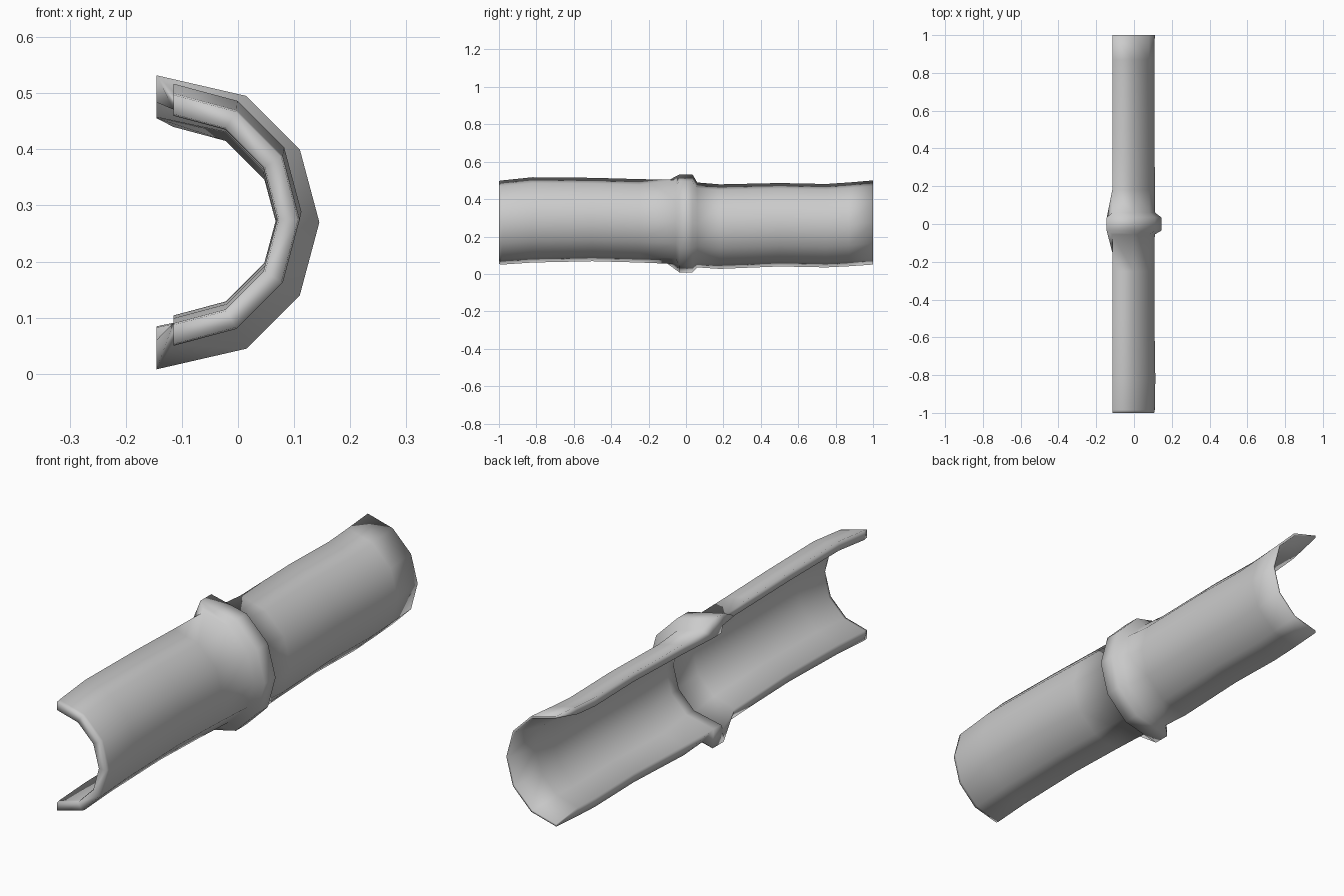
import bpy, bmesh, math

cube = bpy.data.objects.get("Cube")
if cube:
    bpy.data.objects.remove(cube, do_unlink=True)

gray = bpy.data.materials.new("plain_gray")
gray.use_nodes = True
color = (0.6, 0.6, 0.6, 1)
gray.diffuse_color = color
gray.node_tree.nodes["Principled BSDF"].inputs["Base Color"].default_value = color

AXIS_X = -0.115   # the cut plane runs through the pipe axis
COLLAR_X = -0.145  # the collar ends reach past the cut

# Stations along the length: y, axis height, radius
outer = [(-1, .275, .222), (-.985, .275, .225), (-.82, .289, .228), (-.5, .291, .223),
         (-.25, .284, .223), (-.055, .278, .225), (-.035, .27, .26), (.035, .27, .26),
         (.06, .262, .227), (.18, .253, .226), (.5, .263, .223), (.75, .258, .223),
         (.87, .265, .224), (1, .275, .225)]
# The inside widens towards the back of each length, then steps in at the joint
inner = [(1, .275, .216), (.86, .265, .19), (.75, .258, .187), (.5, .263, .187),
         (.18, .253, .187), (.03, .27, .184), (-.02, .27, .186), (-.03, .272, .21),
         (-.15, .281, .19), (-.5, .291, .187), (-.82, .289, .19), (-.985, .275, .185),
         (-1, .275, .188)]


def arc(bm, y, z, r):
    """Half of a twelve-sided ring, open towards -x."""
    ring = []
    for i in range(-3, 4):
        a = math.radians(30 * i)
        x, h = AXIS_X + r * math.cos(a), r * math.sin(a)
        if abs(i) == 3 and abs(y) < .04:
            h *= 1 + .25 * (AXIS_X - COLLAR_X)
            x = COLLAR_X
        ring.append(bm.verts.new((x, y, z + h)))
    return ring


# Closed skin: out along the outside, back along the inside
bm = bmesh.new()
out_rings = [arc(bm, *s) for s in outer]
in_rings = [arc(bm, *s) for s in inner]
rings = out_rings + in_rings
for a, b in zip(rings, rings[1:] + rings[:1]):
    for k in range(6):
        bm.faces.new((a[k], a[k + 1], b[k + 1], b[k]))

# Long cut edges joining outside to inside, stitched in order of y
for k in (0, 6):
    o = [r[k] for r in out_rings]
    n = [r[k] for r in reversed(in_rings)]
    i = j = 0
    while i < len(o) - 1 or j < len(n) - 1:
        step_out = j == len(n) - 1 or (i < len(o) - 1 and o[i + 1].co.y <= n[j + 1].co.y)
        if step_out:
            bm.faces.new((o[i], o[i + 1], n[j]))
            i += 1
        else:
            bm.faces.new((o[i], n[j + 1], n[j]))
            j += 1

bmesh.ops.recalc_face_normals(bm, faces=bm.faces)
for f in bm.faces:
    f.smooth = True
mesh = bpy.data.meshes.new("half_pipe")
bm.to_mesh(mesh)
bm.free()
mesh.materials.append(gray)
bpy.context.collection.objects.link(bpy.data.objects.new("half_pipe", mesh))
